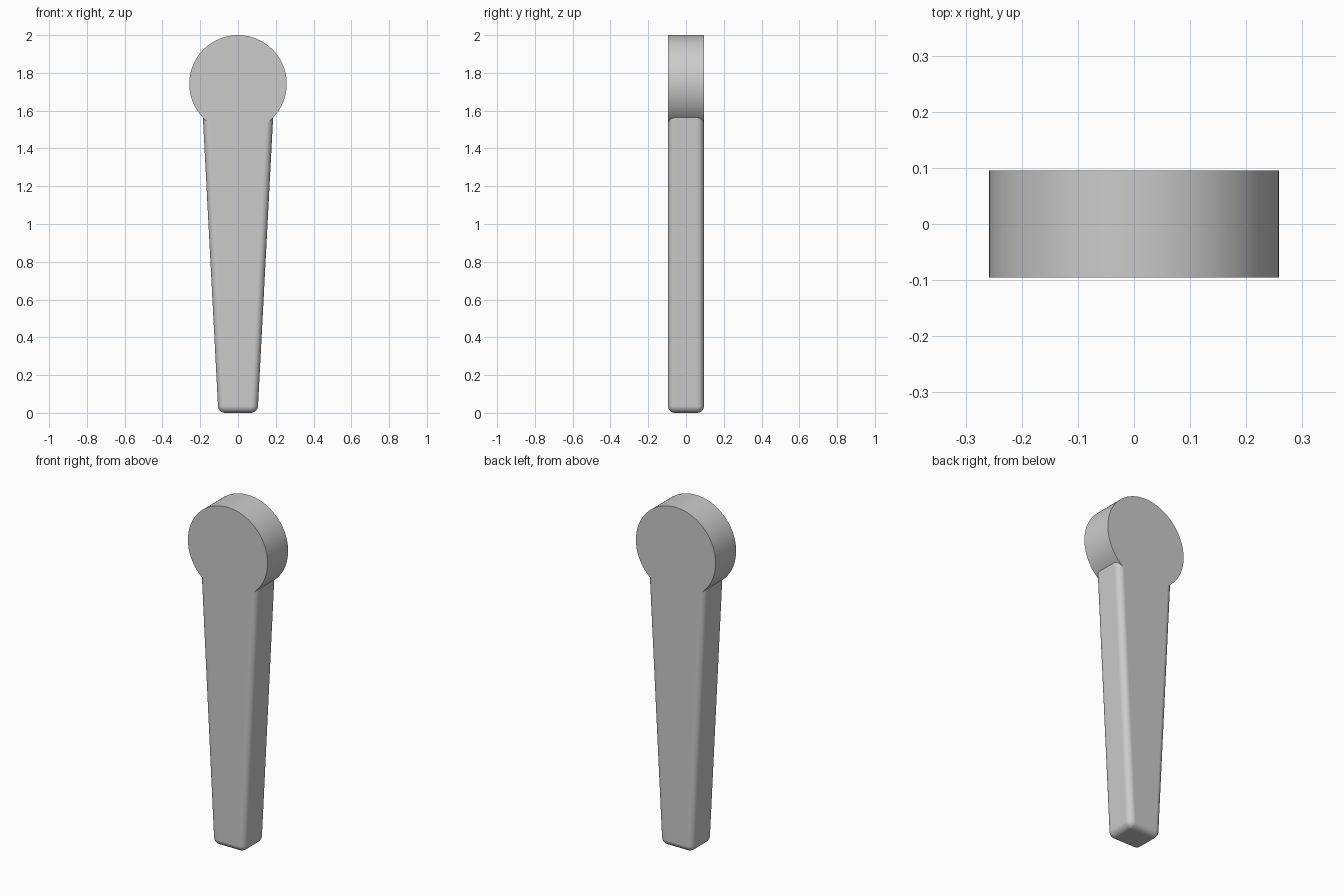
import bpy, bmesh, math
from mathutils import Matrix

cube = bpy.data.objects.get("Cube")
if cube:
    bpy.data.objects.remove(cube, do_unlink=True)

HALF_DEPTH = 0.095
RADIUS = 0.258
HUB_Z = 2 - RADIUS

grey = bpy.data.materials.new("plain grey")
grey.use_nodes = True
colour = (0.6, 0.6, 0.6, 1)
grey.diffuse_color = colour
grey.node_tree.nodes["Principled BSDF"].inputs["Base Color"].default_value = colour


def add_part(name, bm):
    bmesh.ops.recalc_face_normals(bm, faces=bm.faces)
    mesh = bpy.data.meshes.new(name)
    bm.to_mesh(mesh)
    bm.free()
    mesh.materials.append(grey)
    obj = bpy.data.objects.new(name, mesh)
    bpy.context.collection.objects.link(obj)
    bpy.ops.object.select_all(action="DESELECT")
    obj.select_set(True)
    bpy.context.view_layer.objects.active = obj
    return obj


# Round pivot disc, axis running front to back
bm = bmesh.new()
bmesh.ops.create_cone(
    bm, cap_ends=True, segments=96, radius1=RADIUS, radius2=RADIUS,
    depth=2 * HALF_DEPTH,
    matrix=Matrix.Translation((0, 0, HUB_Z)) @ Matrix.Rotation(math.pi / 2, 4, "X"))
add_part("pivot_disc", bm)
bpy.ops.object.shade_smooth_by_angle(angle=math.radians(30))

# Tapered arm, wider at the disc, with its top hidden inside the disc
bm = bmesh.new()
bmesh.ops.create_cube(bm, size=2)
for v in bm.verts:
    top = v.co.z > 0
    v.co.x *= 0.193 if top else 0.104
    v.co.y *= HALF_DEPTH
    v.co.z = 1.7 if top else 0
arm = add_part("tapered_arm", bm)
bevel = arm.modifiers.new("rounded edges", "BEVEL")
bevel.width = 0.036
bevel.segments = 6
bevel.limit_method = "NONE"
bevel.harden_normals = True
bpy.ops.object.shade_smooth()
